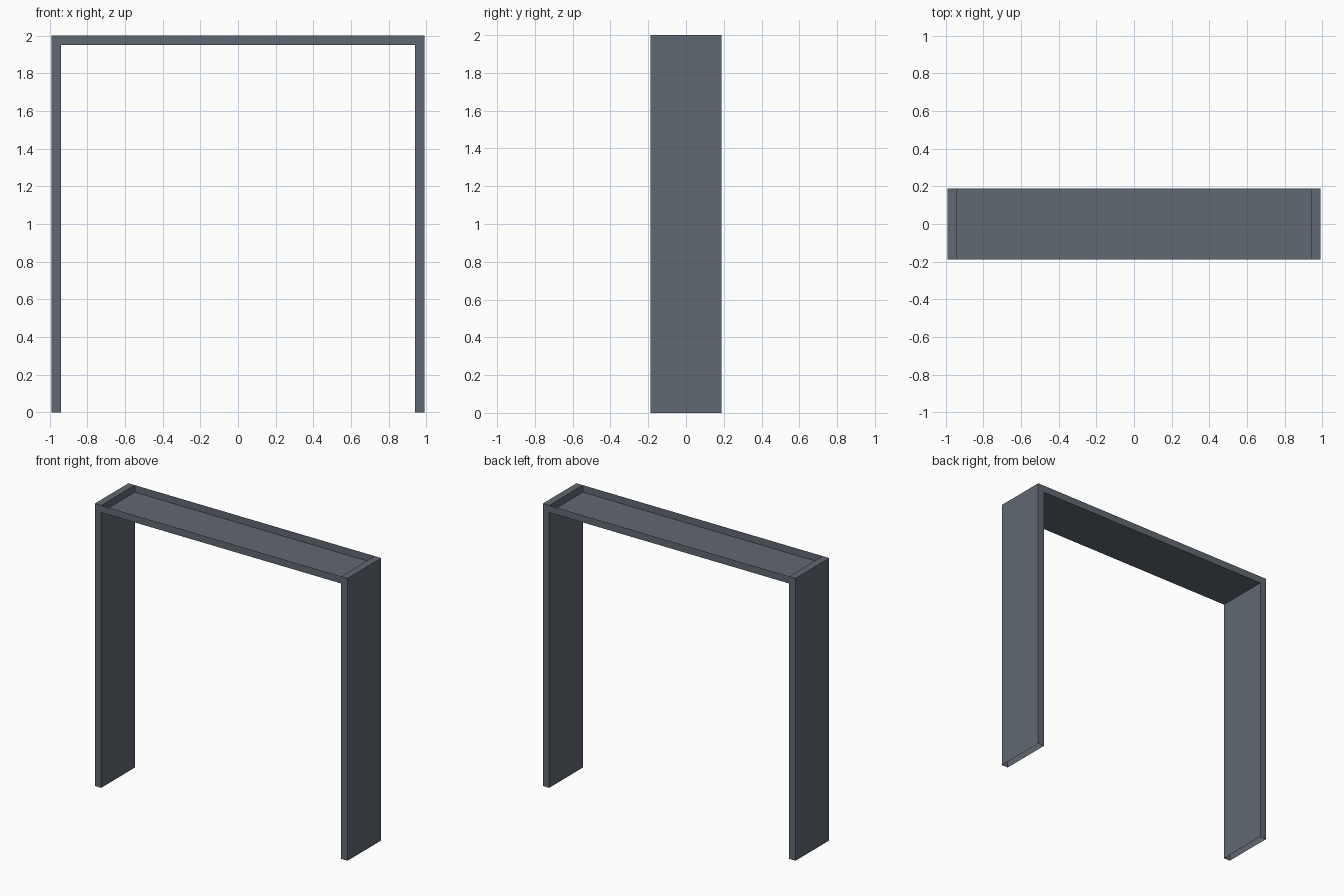
import bpy, bmesh

if "Cube" in bpy.data.objects:
    bpy.data.objects.remove(bpy.data.objects["Cube"])

W, D, H, T = 0.99, 0.188, 2.0, 0.05   # half width, half depth, height, board thickness

mat = bpy.data.materials.new("slate grey")
mat.diffuse_color = (0.12, 0.14, 0.17, 1.0)
mat.use_nodes = True
mat.node_tree.nodes["Principled BSDF"].inputs["Base Color"].default_value = mat.diffuse_color


def open_box(name, lo, hi, skip):
    """Box between two corners; faces whose normal matches a skip direction are left open."""
    bm = bmesh.new()
    bmesh.ops.create_cube(bm, size=1.0)
    for v in bm.verts:
        v.co = [(a + b) / 2 + c * (b - a) for a, b, c in zip(lo, hi, v.co)]
    bm.normal_update()
    gone = [f for f in bm.faces
            if any(f.normal[axis] * sign > 0.9 for axis, sign in skip)]
    bmesh.ops.delete(bm, geom=gone, context='FACES')
    mesh = bpy.data.meshes.new(name)
    bm.to_mesh(mesh)
    bm.free()
    mesh.materials.append(mat)
    obj = bpy.data.objects.new(name, mesh)
    bpy.context.collection.objects.link(obj)
    return obj


# Hollow side legs, open at the floor
open_box("left_leg", (-W, -D, 0), (-W + T, D, H), [(2, -1)])
open_box("right_leg", (W - T, -D, 0), (W, D, H), [(2, -1)])

# Top beam: a shallow tray open upwards, closed at its ends by the legs
open_box("top_beam", (-W + T, -D, H - T), (W - T, D, H), [(2, 1), (0, 1), (0, -1)])
